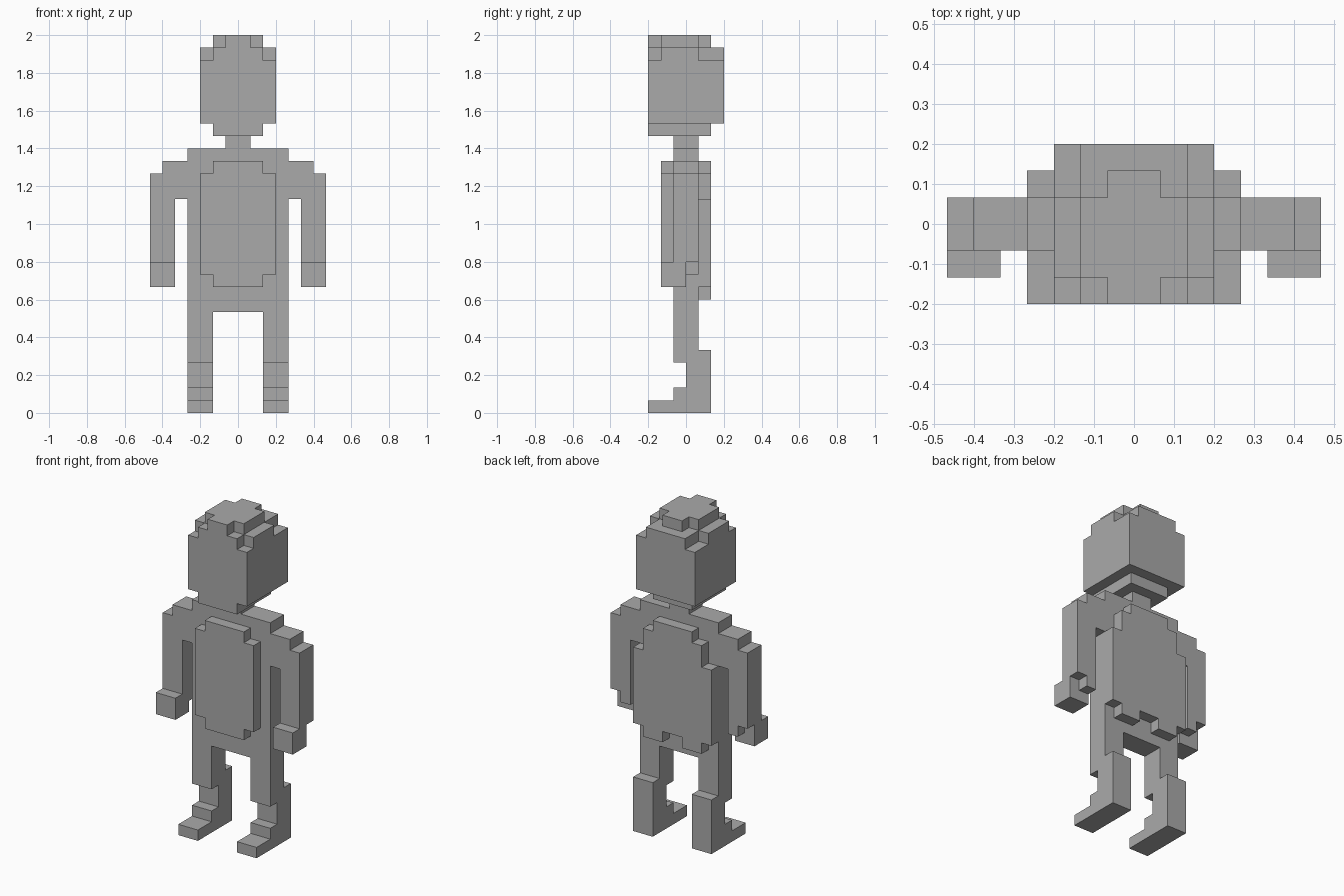
import bpy
import bmesh

old = bpy.data.objects.get("Cube")
if old:
    bpy.data.objects.remove(old, do_unlink=True)

UNIT = 1 / 15  # edge of one block

grey = bpy.data.materials.new("plain grey")
grey.use_nodes = True
grey.diffuse_color = (0.4, 0.4, 0.4, 1)
grey.node_tree.nodes["Principled BSDF"].inputs["Base Color"].default_value = (0.4, 0.4, 0.4, 1)


def slab(name, outline, axis, low, high, side=1):
    """Extrude a flat outline along an axis; side=-1 mirrors it in x."""
    bm = bmesh.new()
    corners = []
    for a, b in outline:
        p = [a, b]
        p.insert("xyz".index(axis), low)
        corners.append(bm.verts.new(p))
    face = bm.faces.new(corners)
    new = bmesh.ops.extrude_face_region(bm, geom=[face])["geom"]
    shift = [0, 0, 0]
    shift["xyz".index(axis)] = high - low
    bmesh.ops.translate(bm, vec=shift, verts=[v for v in new if isinstance(v, bmesh.types.BMVert)])
    for v in bm.verts:
        v.co.x *= side
        v.co *= UNIT
    bmesh.ops.recalc_face_normals(bm, faces=bm.faces)
    mesh = bpy.data.meshes.new(name)
    bm.to_mesh(mesh)
    bm.free()
    mesh.materials.append(grey)
    obj = bpy.data.objects.new(name, mesh)
    bpy.context.collection.objects.link(obj)
    return obj


def symmetric(half):
    """Close a right-half outline with its mirror image."""
    return half + [(-a, b) for a, b in reversed(half)]


def rect(a0, a1, b0, b1):
    return [(a0, b0), (a1, b0), (a1, b1), (a0, b1)]


# Head: chin, skull and two stepped crown layers
slab("chin", rect(-2, 2, -3, 2), "z", 22, 23)
slab("skull", rect(-3, 3, -3, 3), "z", 23, 28)
slab("lower_crown", symmetric([(2, -3), (2, -2), (3, -2), (3, 1), (2, 1), (2, 3)]), "z", 28, 29)
slab("upper_crown", symmetric([(1, -3), (1, -2), (2, -2), (2, 1), (1, 1), (1, 2)]), "z", 29, 30)

# Torso with neck, plus the raised chest and back
slab("torso", symmetric([(4, 8), (4, 21), (1, 21), (1, 22)]), "y", -1, 1)
slab("chest", symmetric([(2, 10), (2, 11), (3, 11), (3, 19), (2, 19), (2, 20)]), "y", -2, -1)
slab("back", symmetric([(1, 10), (1, 9), (3, 9), (3, 10), (4, 10), (4, 17),
                        (3, 17), (3, 19), (2, 19), (2, 20)]), "y", 1, 2)

# Limbs, mirrored left and right
arm = [(4, 17), (5, 17), (5, 12), (7, 12), (7, 19), (6, 19), (6, 20), (4, 20)]
leg = [(-3, 0), (2, 0), (2, 5), (1, 5), (1, 8), (-1, 8), (-1, 4),
       (0, 4), (0, 2), (-1, 2), (-1, 1), (-3, 1)]
for label, side in (("left", 1), ("right", -1)):
    slab(label + "_arm", arm, "y", -1, 1, side)
    slab(label + "_hand", rect(5, 7, -2, 0), "z", 10, 12, side)
    slab(label + "_thumb", rect(5, 6, 0, 1), "z", 11, 12, side)
    slab(label + "_leg", leg, "x", 2, 4, side)
